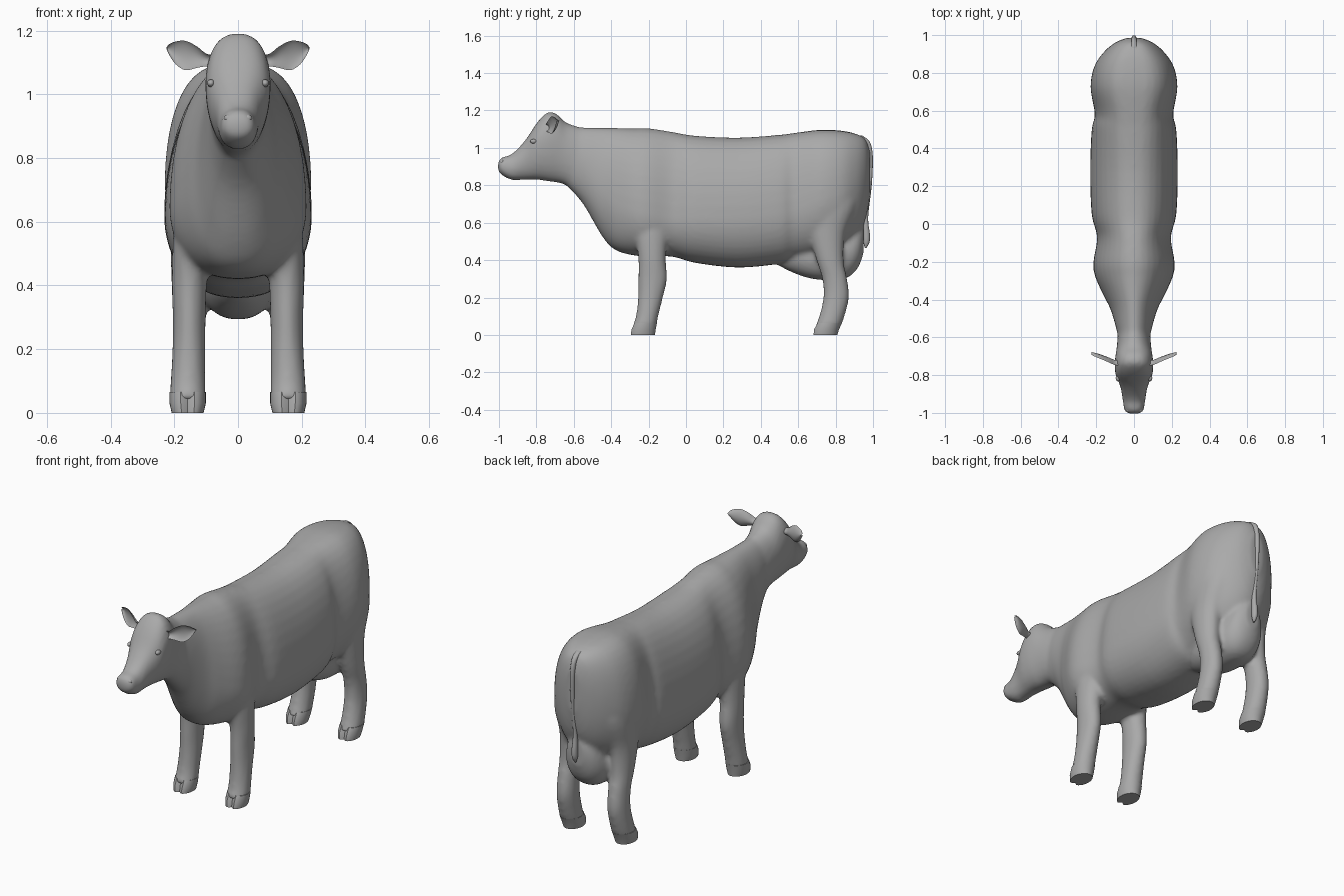
import bpy
import bmesh
from math import sin, cos, pi

if "Cube" in bpy.data.objects:
    bpy.data.objects.remove(bpy.data.objects["Cube"], do_unlink=True)

# Single hide colour
hide = bpy.data.materials.new("grey hide")
hide.use_nodes = True
GREY = (0.4, 0.4, 0.4, 1)
hide.diffuse_color = GREY
hide.node_tree.nodes["Principled BSDF"].inputs["Base Color"].default_value = GREY


def spline(stations, steps=4):
    """Catmull-Rom interpolation through rows of numbers."""
    out = []
    last = len(stations) - 1
    for i in range(last):
        quad = [stations[max(0, min(last, i + k))] for k in (-1, 0, 1, 2)]
        for s in range(steps):
            t = s / steps
            out.append([b + t * (c - a) / 2
                        + t * t * (2 * a - 5 * b + 4 * c - d) / 2
                        + t ** 3 * (3 * b - a - 3 * c + d) / 2
                        for a, b, c, d in zip(*quad)])
    return out + [list(stations[-1])]


def loft(name, rings):
    """Skin a list of equal rings and close both ends."""
    bm = bmesh.new()
    loops = [[bm.verts.new(p) for p in ring] for ring in rings]
    n = len(loops[0])
    for a, b in zip(loops, loops[1:]):
        for i in range(n):
            j = (i + 1) % n
            bm.faces.new((a[i], a[j], b[j], b[i]))
    bm.faces.new(loops[0])
    bm.faces.new(loops[-1])
    bmesh.ops.recalc_face_normals(bm, faces=bm.faces)
    mesh = bpy.data.meshes.new(name)
    bm.to_mesh(mesh)
    bm.free()
    mesh.materials.append(hide)
    obj = bpy.data.objects.new(name, mesh)
    bpy.context.collection.objects.link(obj)
    return obj


def angles(n):
    return [2 * pi * i / n for i in range(n)]


def barrel(row, n=40):
    """Upright section: y, top, bottom, half width, widest height, squareness."""
    y, top, bottom, w, mid, power = row
    ring = []
    for t in angles(n):
        c, s = cos(t), sin(t)
        p = power if s > 0 else 0.85
        x = w * abs(c) ** p * (1 if c > 0 else -1)
        ring.append((x, y, mid + s * (top - mid if s > 0 else mid - bottom)))
    return ring


def level(row, side=1, n=24, notch=0):
    """Level section: z, y, y radius, x, x radius, with an optional front cleft."""
    z, y, ry, x, rx = row
    ring = []
    for t in angles(n):
        k = 1 - notch * max(0, -sin(t)) ** 30
        ring.append((side * (x + rx * cos(t)), y + ry * k * sin(t), z))
    return ring


def select(objs):
    bpy.ops.object.select_all(action='DESELECT')
    for o in objs:
        o.select_set(True)
    bpy.context.view_layer.objects.active = objs[0]


# Torso, chest and rump
torso = [
    (-.64, 1.115, .80, .075, .95, 1), (-.55, 1.11, .70, .095, .9, 1),
    (-.45, 1.108, .53, .125, .78, 1), (-.38, 1.107, .455, .16, .7, 1),
    (-.28, 1.105, .425, .205, .66, 1), (-.2, 1.105, .42, .215, .64, .95),
    (-.07, 1.085, .418, .195, .62, .9), (.05, 1.065, .385, .224, .62, .9),
    (.28, 1.055, .36, .232, .62, .9), (.5, 1.07, .38, .224, .64, .8),
    (.58, 1.08, .4, .207, .66, .72), (.72, 1.097, .42, .23, .72, .65),
    (.83, 1.092, .45, .212, .75, .65), (.91, 1.075, .52, .16, .8, .7),
    (.96, 1.045, .62, .1, .85, .8), (.985, .98, .75, .04, .88, 1),
]
# Head and upper neck
head = [
    (-1.005, .925, .875, .03, .9, .7), (-.985, .948, .855, .052, .9, .7),
    (-.93, .968, .828, .06, .89, .75), (-.86, 1.04, .83, .073, .95, .75),
    (-.8, 1.13, .83, .097, 1.01, .75), (-.76, 1.175, .825, .102, 1.03, .75),
    (-.73, 1.192, .82, .102, 1.03, .75), (-.69, 1.18, .815, .097, 1.02, .75),
    (-.64, 1.135, .8, .09, .98, .9), (-.55, 1.105, .74, .085, .92, 1),
]
# Udder
udder = [
    (.48, .46, .38, .04, .43, 1), (.56, .5, .338, .09, .44, 1),
    (.66, .52, .303, .113, .42, 1), (.76, .55, .293, .118, .42, 1),
    (.86, .58, .305, .112, .43, 1), (.92, .6, .36, .085, .47, 1),
    (.95, .58, .44, .04, .51, 1),
]
parts = [loft("body", [barrel(r) for r in spline(torso)]),
         loft("head", [barrel(r) for r in spline(head)]),
         loft("udder", [barrel(r) for r in spline(udder)])]

# Legs
front_leg = [
    (.75, -.18, .11, .11, .07), (.58, -.185, .095, .14, .062),
    (.42, -.182, .074, .152, .056), (.3, -.178, .077, .153, .052),
    (.2, -.19, .067, .154, .052), (.1, -.208, .06, .157, .055),
    (.04, -.224, .066, .158, .058),
]
hind_leg = [
    (.88, .77, .14, .11, .08), (.7, .77, .145, .125, .092),
    (.54, .755, .098, .145, .068), (.4, .77, .073, .153, .056),
    (.3, .795, .067, .153, .052), (.2, .803, .069, .154, .052),
    (.1, .78, .068, .157, .055), (.04, .757, .069, .158, .058),
]
front_hoof = [(.065, -.218, .063, .158, .057), (.03, -.23, .068, .158, .057),
              (0, -.234, .068, .158, .05)]
hind_hoof = [(.065, .766, .069, .158, .057), (.03, .748, .07, .158, .057),
             (0, .742, .067, .158, .05)]
extras = []
for side, word in ((1, "left"), (-1, "right")):
    for place, leg, hoof in (("front", front_leg, front_hoof),
                             ("hind", hind_leg, hind_hoof)):
        parts.append(loft(f"{place}_leg_{word}",
                          [level(r, side) for r in spline(leg)]))
        extras.append(loft(f"{place}_hoof_{word}",
                           [level(r, side, 32, .3) for r in hoof]))

# Fuse the body parts into one soft skin
select(parts)
bpy.ops.object.join()
body = parts[0]
fuse = body.modifiers.new("fuse", 'REMESH')
fuse.mode = 'VOXEL'
fuse.voxel_size = 0.012
soften = body.modifiers.new("soften", 'SMOOTH')
soften.factor = 0.5
soften.iterations = 8
for m in ("fuse", "soften"):
    bpy.ops.object.modifier_apply(modifier=m)

# Ears: leaf shapes with a scooped front; rows are x, y, z, half height, thickness
ear = [(.07, -.735, 1.105, .018, .016), (.1, -.735, 1.108, .02, .015),
       (.13, -.722, 1.117, .034, .014), (.165, -.707, 1.122, .046, .012),
       (.195, -.695, 1.13, .036, .01), (.215, -.686, 1.14, .018, .006),
       (.224, -.68, 1.145, .003, .003)]
for side, word in ((1, "left"), (-1, "right")):
    rings = []
    for x, y, z, h, d in spline(ear):
        rings.append([(side * x,
                       y + d * sin(t) * (1 if sin(t) > 0 else -.3)
                       - .012 * cos(t) ** 2,
                       z + h * cos(t)) for t in angles(16)])
    extras.append(loft("ear_" + word, rings))
    # Eye bump and nostril rim
    for name, spot, size in (("eye_", (.085, -.815, 1.035), (.012, .018, .012)),
                             ("nostril_", (.03, -.983, .925), (.014, .012, .012))):
        bpy.ops.mesh.primitive_uv_sphere_add(
            segments=16, ring_count=8, location=(side * spot[0], *spot[1:]))
        ball = bpy.context.object
        ball.name = name + word
        ball.scale = size
        ball.data.materials.append(hide)
        extras.append(ball)

# Tail with a thicker switch at the end
tail = [(1.065, .93, .014, 0, .014), (1.03, .968, .016, 0, .014),
        (.95, .984, .015, 0, .013), (.8, .98, .013, 0, .011),
        (.63, .962, .012, 0, .011), (.54, .965, .018, 0, .015),
        (.495, .965, .016, 0, .014), (.465, .96, .004, 0, .004)]
extras.append(loft("tail", [level(r, 1, 12) for r in spline(tail)]))

select([body] + extras)
bpy.ops.object.shade_smooth_by_angle(angle=0.8)
